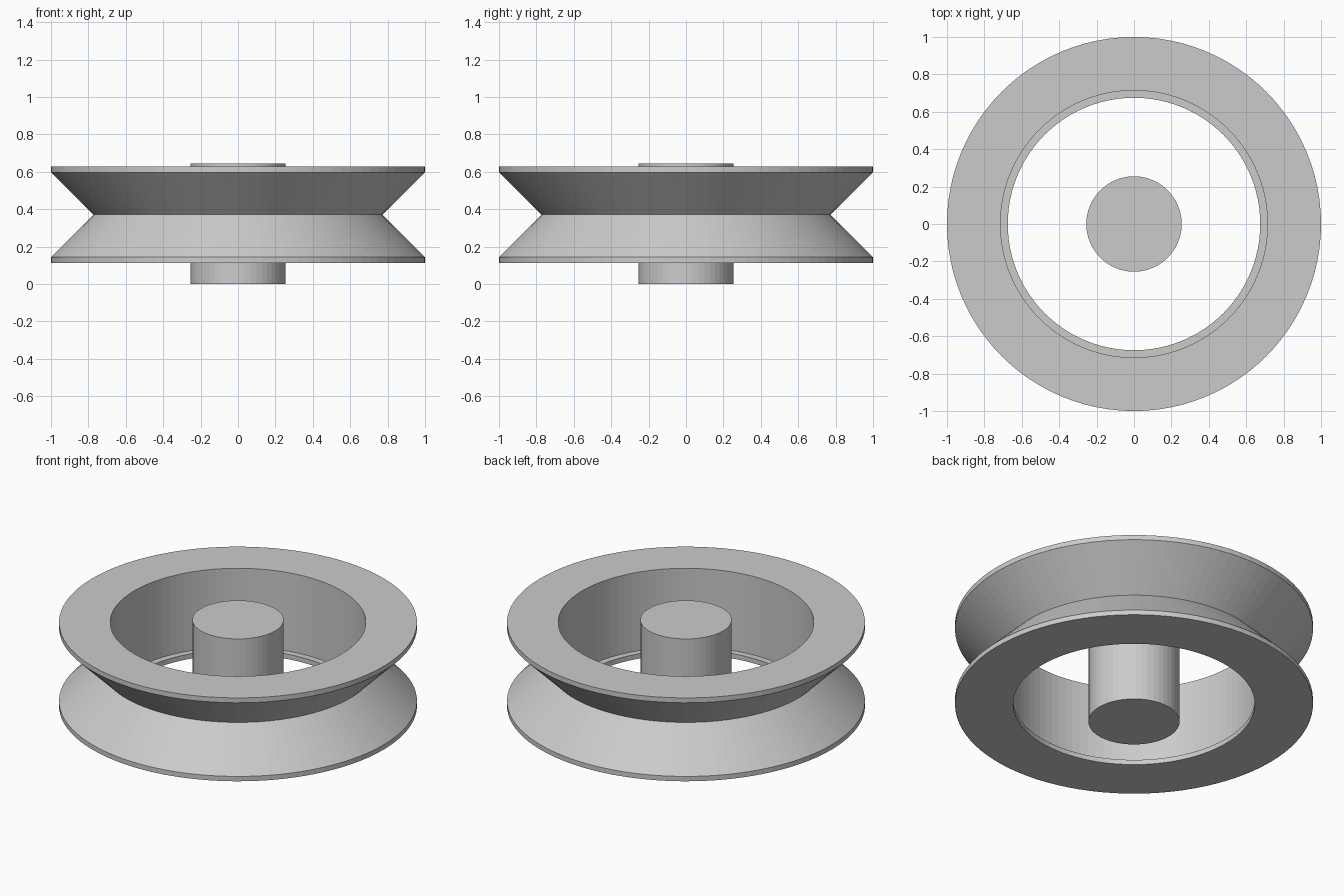
import bpy, bmesh, math

if "Cube" in bpy.data.objects:
    bpy.data.objects.remove(bpy.data.objects["Cube"])

grey = bpy.data.materials.new("plain grey")
grey.diffuse_color = (0.6, 0.6, 0.6, 1)
grey.use_nodes = True
grey.node_tree.nodes["Principled BSDF"].inputs["Base Color"].default_value = grey.diffuse_color


def finish(name, bm):
    bmesh.ops.recalc_face_normals(bm, faces=bm.faces[:])
    mesh = bpy.data.meshes.new(name)
    bm.to_mesh(mesh)
    bm.free()
    mesh.materials.append(grey)
    obj = bpy.data.objects.new(name, mesh)
    bpy.context.collection.objects.link(obj)
    return obj


def lathe(name, profile, steps):
    """Turn a closed (radius, height) profile around the z axis."""
    bm = bmesh.new()
    rings = []
    for i in range(steps):
        a = 2 * math.pi * i / steps
        rings.append([bm.verts.new((r * math.cos(a), r * math.sin(a), z)) for r, z in profile])
    n = len(profile)
    for i in range(steps):
        here, after = rings[i], rings[(i + 1) % steps]
        for j in range(n):
            k = (j + 1) % n
            bm.faces.new((here[j], after[j], after[k], here[k]))
    return finish(name, bm)


# Wheel rim with a V groove outside and a small retaining lip inside the bottom
lathe("grooved_rim", [
    (0.675, 0.113), (1.0, 0.113), (1.0, 0.143), (0.773, 0.37),
    (1.0, 0.597), (1.0, 0.627), (0.714, 0.627), (0.714, 0.143), (0.675, 0.143),
], 96)

# Axle standing free in the middle
bm = bmesh.new()
bmesh.ops.create_cone(bm, cap_ends=True, segments=48, radius1=0.255, radius2=0.255, depth=0.643)
bmesh.ops.translate(bm, verts=bm.verts[:], vec=(0, 0, 0.3215))
finish("axle", bm)
